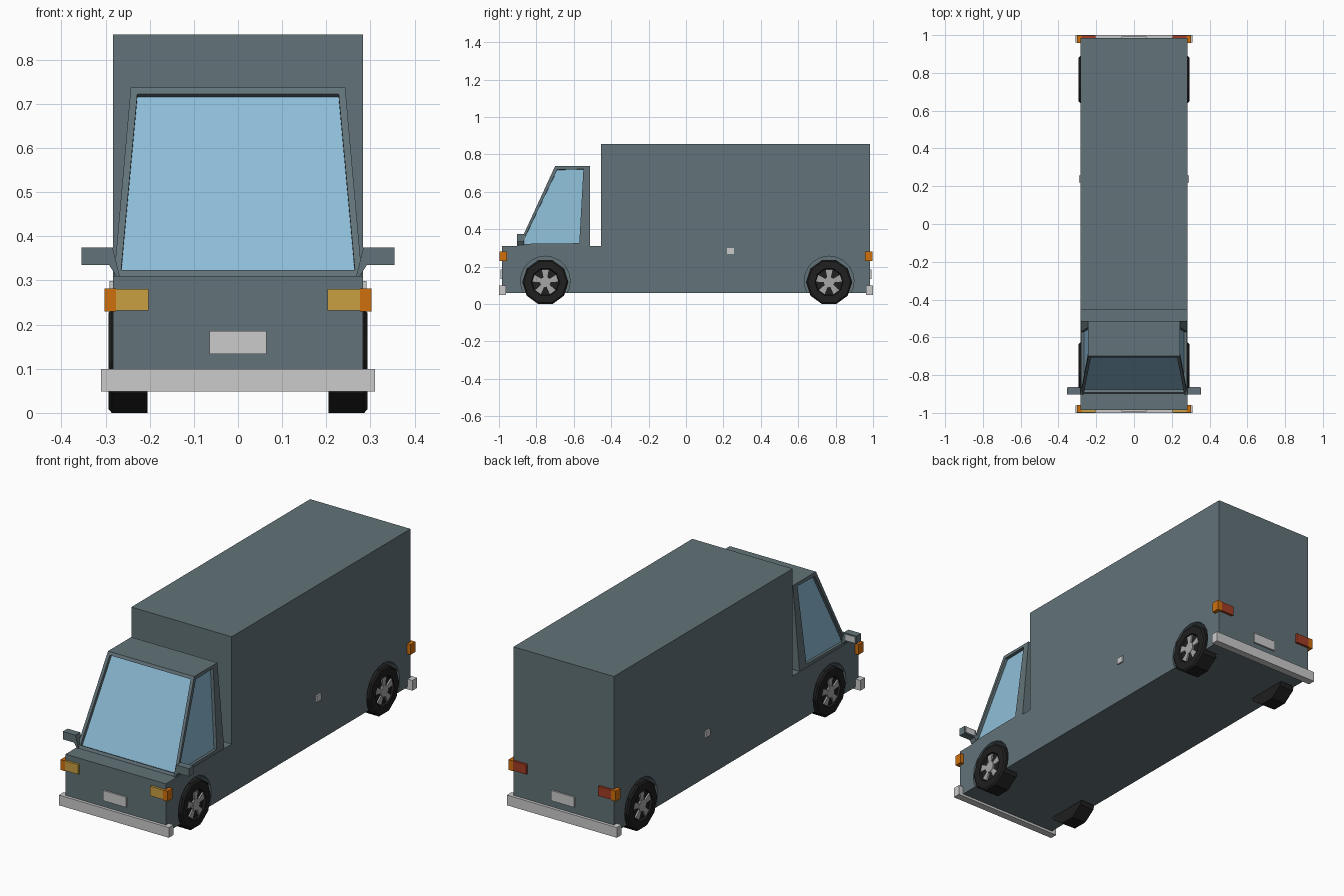
import bpy, bmesh, math
from mathutils import Vector, Matrix

if "Cube" in bpy.data.objects:
    bpy.data.objects.remove(bpy.data.objects["Cube"])


def material(name, r, g, b):
    m = bpy.data.materials.new(name)
    m.use_nodes = True
    m.diffuse_color = (r, g, b, 1)
    m.node_tree.nodes["Principled BSDF"].inputs["Base Color"].default_value = (r, g, b, 1)
    return m


PAINT = material("slate paint", 0.122, 0.17, 0.188)
GLASS = material("blue glass", 0.27, 0.51, 0.68)
LIGHT = material("pale grey", 0.6, 0.6, 0.6)
METAL = material("wheel metal", 0.38, 0.38, 0.38)
TYRE = material("black rubber", 0.014, 0.014, 0.014)
AMBER = material("amber lens", 0.58, 0.35, 0.055)
ORANGE = material("orange lens", 0.62, 0.16, 0.004)
RED = material("red lens", 0.37, 0.045, 0.018)


def finish(name, bm, *mats):
    bmesh.ops.recalc_face_normals(bm, faces=bm.faces)
    mesh = bpy.data.meshes.new(name)
    bm.to_mesh(mesh)
    bm.free()
    for m in mats:
        mesh.materials.append(m)
    ob = bpy.data.objects.new(name, mesh)
    bpy.context.collection.objects.link(ob)
    return ob


def box(name, lo, hi, mat):
    lo, hi = Vector(lo), Vector(hi)
    bm = bmesh.new()
    bmesh.ops.create_cube(bm, size=1)
    for v in bm.verts:
        v.co = (lo + hi) / 2 + v.co * (hi - lo)
    return finish(name, bm, mat)


def add_prism(bm, pts, offset):
    """Extrude a planar outline along an offset."""
    face = bm.faces.new([bm.verts.new(p) for p in pts])
    ext = bmesh.ops.extrude_face_region(bm, geom=[face])
    verts = [g for g in ext["geom"] if isinstance(g, bmesh.types.BMVert)]
    bmesh.ops.translate(bm, verts=verts, vec=offset)


# Lower body and cargo box as one side profile
W = 0.283
AXLES = {"front": -0.752, "rear": 0.765}
bm = bmesh.new()
outline = [(-0.985, 0.06), (0.985, 0.06), (0.985, 0.857), (-0.455, 0.857), (-0.455, 0.31), (-0.985, 0.31)]
add_prism(bm, [(-W, y, z) for y, z in outline], (2 * W, 0, 0))
body = finish("body_and_cargo_box", bm, PAINT)

# Wheel wells
bm = bmesh.new()
for y in AXLES.values():
    for s in (-1, 1):
        bmesh.ops.create_cone(bm, cap_ends=True, segments=20, radius1=0.133, radius2=0.133, depth=0.12,
                              matrix=Matrix.Translation((s * 0.26, y, 0.123)) @ Matrix.Rotation(math.pi / 2, 4, 'Y'))
cutter = finish("wheel_well_cutter", bm, PAINT)
cutter.hide_render = True
mod = body.modifiers.new("wells", 'BOOLEAN')
mod.object = cutter
mod.solver = 'EXACT'
bpy.context.view_layer.objects.active = body
bpy.ops.object.modifier_apply(modifier=mod.name)
bpy.data.objects.remove(cutter)

# Tapered cab with recessed windows
bm = bmesh.new()
bmesh.ops.create_cube(bm, size=2)
for v in bm.verts:
    top, front = v.co.z > 0, v.co.y < 0
    y = (-0.70 if top else -0.897) if front else -0.513
    v.co = (math.copysign(0.243 if top else 0.281, v.co.x), y, 0.737 if top else 0.31)
bm.normal_update()
panes = [f for f in bm.faces if f.normal.y < -0.5 or abs(f.normal.x) > 0.5]
for pane in panes:
    bmesh.ops.inset_individual(bm, faces=[pane], thickness=0.022)
    if abs(pane.normal.x) > 0.5:
        for v in pane.verts:
            if v.co.y > -0.6:
                v.co.y -= 0.02 if v.co.z > 0.5 else 0.042
    bm.normal_update()
    inward = pane.normal * -0.016
    glass = bmesh.ops.extrude_discrete_faces(bm, faces=[pane])["faces"][0]
    glass.material_index = 1
    bmesh.ops.translate(bm, verts=glass.verts[:], vec=inward)
cab = finish("cab", bm, PAINT, GLASS)


# Wheels: a lathed ten-sided tyre and five flared spokes
def ring_point(x, r, a):
    return Vector((x, r * math.sin(a), r * math.cos(a)))


def wheel(name, s, y):
    centre = Vector((0, y, 0.1175))
    n = 10
    profile = [(0.205, 0.1235), (0.286, 0.1235), (0.293, 0.115), (0.293, 0.076), (0.282, 0.072)]
    bm = bmesh.new()
    rings = [[bm.verts.new(centre + ring_point(s * x, r, (i + 0.5) * math.tau / n)) for i in range(n)]
             for x, r in profile]
    for a, b in zip(rings, rings[1:]):
        for i in range(n):
            j = (i + 1) % n
            bm.faces.new((a[i], a[j], b[j], b[i]))
    bm.faces.new(rings[0])
    bm.faces.new(rings[-1])
    finish(name + "_tyre", bm, TYRE)

    bm = bmesh.new()
    hub = [centre + ring_point(s * 0.28, 0.03, i * math.tau / n) for i in range(n)]
    add_prism(bm, hub, (s * 0.012, 0, 0))
    for k in range(5):
        a = k * math.tau / 5
        spoke = [centre + ring_point(s * 0.28, r, a + d)
                 for r, d in ((0.022, -0.4), (0.07, -0.27), (0.07, 0.27), (0.022, 0.4))]
        add_prism(bm, spoke, (s * 0.01, 0, 0))
    finish(name + "_spokes", bm, METAL)


for end, y in AXLES.items():
    for side, s in (("left", 1), ("right", -1)):
        wheel(f"{end}_{side}_wheel", s, y)

# Bumpers, number plates and lamps at both ends
for end, e, lens in (("front", -1, AMBER), ("rear", 1, RED)):
    box(end + "_bumper", (-0.31, e * 0.962, 0.048), (0.31, e, 0.1), LIGHT)
    box(end + "_plate", (-0.065, e * 0.98, 0.134), (0.065, e * 0.993, 0.186), LIGHT)
    for side, s in (("left", 1), ("right", -1)):
        box(f"{end}_{side}_lamp", (s * 0.203, e * 0.97, 0.232), (s * 0.278, e * 0.997, 0.281), lens)
        box(f"{end}_{side}_indicator", (s * 0.277, e * 0.958, 0.23), (s * 0.302, e * 0.998, 0.282), ORANGE)

# Side markers and door mirrors
for side, s in (("left", 1), ("right", -1)):
    box(side + "_marker", (s * 0.275, 0.219, 0.267), (s * 0.291, 0.256, 0.299), LIGHT)
    shape = [(0.268, 0.31), (0.276, 0.31), (0.292, 0.335), (0.355, 0.335), (0.355, 0.375), (0.284, 0.375)]
    bm = bmesh.new()
    add_prism(bm, [(s * x, -0.903, z) for x, z in shape], (0, 0.038, 0))
    finish(side + "_mirror", bm, PAINT)
    box(side + "_mirror_glass", (s * 0.295, -0.866, 0.34), (s * 0.35, -0.862, 0.37), LIGHT)
